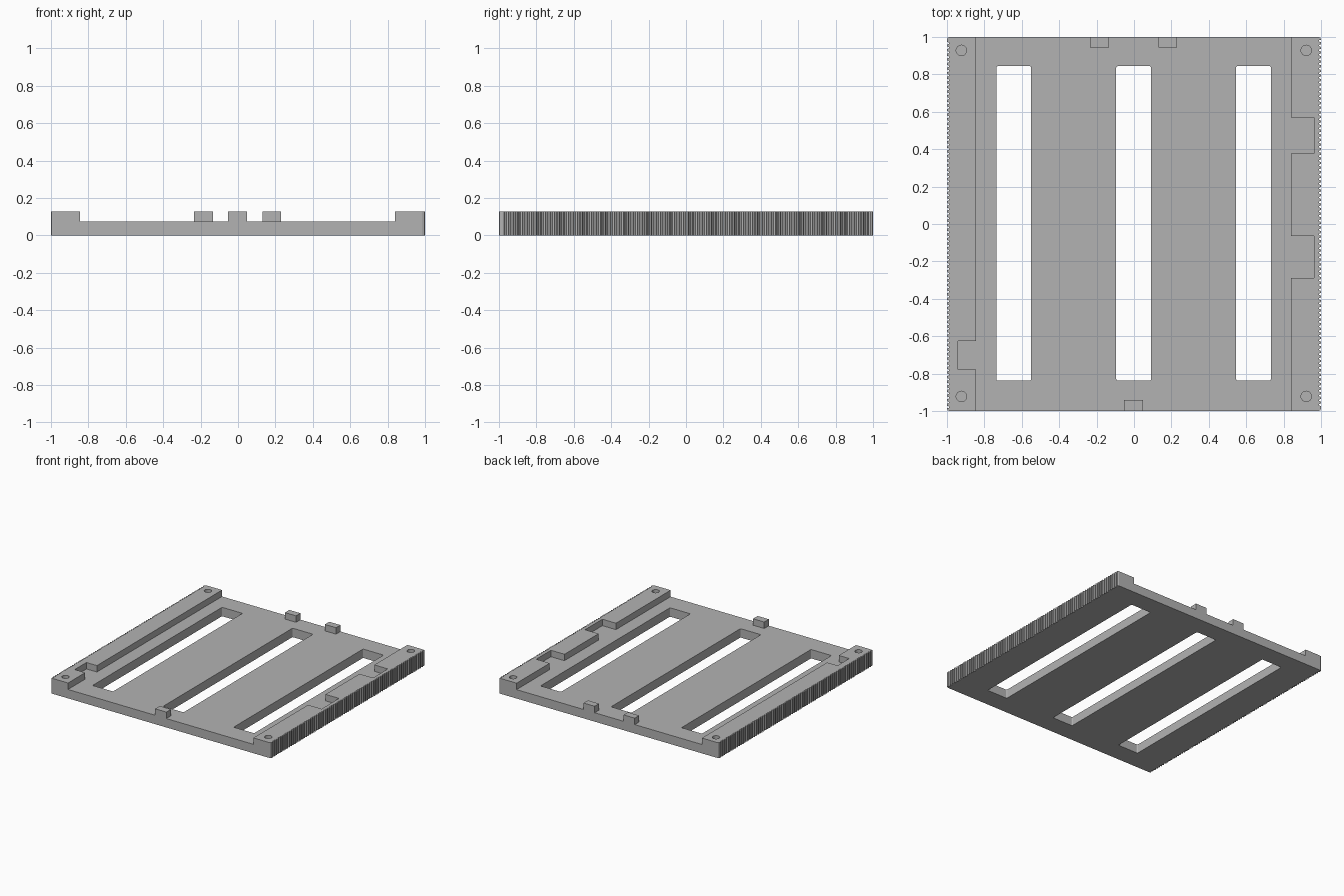
import bpy, bmesh, math

if "Cube" in bpy.data.objects:
    bpy.data.objects.remove(bpy.data.objects["Cube"])

TOP, FLOOR = 0.126, 0.073
TEETH, DEPTH = 80, 0.01

grey = bpy.data.materials.new("plain grey")
grey.diffuse_color = (0.45, 0.45, 0.45, 1)
grey.use_nodes = True
grey.node_tree.nodes["Principled BSDF"].inputs["Base Color"].default_value = grey.diffuse_color


def prism(name, outline, z0, z1):
    """Extrude a flat outline between two heights."""
    bm = bmesh.new()
    face = bm.faces.new([bm.verts.new((x, y, z0)) for x, y in outline])
    ext = bmesh.ops.extrude_face_region(bm, geom=[face])
    for v in ext["geom"]:
        if isinstance(v, bmesh.types.BMVert):
            v.co.z = z1
    bmesh.ops.recalc_face_normals(bm, faces=bm.faces)
    mesh = bpy.data.meshes.new(name)
    bm.to_mesh(mesh)
    bm.free()
    mesh.materials.append(grey)
    obj = bpy.data.objects.new(name, mesh)
    bpy.context.collection.objects.link(obj)
    return obj


def rounded_rect(x0, x1, y0, y1, r, steps=3):
    pts = []
    for k, (cx, cy) in enumerate([(x1 - r, y1 - r), (x0 + r, y1 - r),
                                  (x0 + r, y0 + r), (x1 - r, y0 + r)]):
        for i in range(steps + 1):
            a = math.pi / 2 * (k + i / steps)
            pts.append((cx + r * math.cos(a), cy + r * math.sin(a)))
    return pts


# Tray block with fine vertical grooves along both long sides
side = [(0.985, -1.0), (0.996, -0.996)]
pitch = 1.97 / TEETH
for i in range(TEETH):
    y = -0.985 + i * pitch
    side += [(1.0, y + pitch * 0.05), (1.0, y + pitch * 0.45),
             (1.0 - DEPTH, y + pitch * 0.6), (1.0 - DEPTH, y + pitch * 0.9)]
side += [(1.0, 0.985), (0.996, 0.996), (0.985, 1.0)]
tray = prism("grooved_tray", side + [(-x, -y) for x, y in side], 0, TOP)

# Channel between the rails: steps around the side notches and end tabs
channel = [(-0.845, -1.1), (-0.053, -1.1), (-0.053, -0.94), (0.049, -0.94), (0.049, -1.1),
           (0.84, -1.1), (0.84, -0.29), (0.963, -0.29), (0.963, -0.064), (0.84, -0.064),
           (0.84, 0.378), (0.963, 0.378), (0.963, 0.57), (0.84, 0.57), (0.84, 1.1),
           (0.231, 1.1), (0.231, 0.943), (0.13, 0.943), (0.13, 1.1),
           (-0.133, 1.1), (-0.133, 0.943), (-0.234, 0.943), (-0.234, 1.1),
           (-0.845, 1.1), (-0.845, -0.625), (-0.94, -0.625), (-0.94, -0.777), (-0.845, -0.777)]
cutters = [prism("channel_cutter", channel, FLOOR, 0.3)]

# Three long through slots
for x in (-0.643, -0.002, 0.639):
    cutters.append(prism("slot_cutter",
                         rounded_rect(x - 0.093, x + 0.093, -0.837, 0.844, 0.008), -0.1, 0.2))

# Blind corner holes
for x in (-0.923, 0.921):
    for y in (-0.922, 0.928):
        ring = [(x + 0.028 * math.cos(a * math.pi / 12), y + 0.028 * math.sin(a * math.pi / 12))
                for a in range(24)]
        cutters.append(prism("hole_cutter", ring, 0.03, 0.3))

# Carve the tray, then remove the cutters
for c in cutters:
    mod = tray.modifiers.new(c.name, "BOOLEAN")
    mod.operation, mod.solver, mod.object = "DIFFERENCE", "EXACT", c
bpy.context.view_layer.update()
carved = bpy.data.meshes.new_from_object(
    tray.evaluated_get(bpy.context.evaluated_depsgraph_get()))
tray.modifiers.clear()
tray.data = carved
for c in cutters:
    bpy.data.objects.remove(c)
